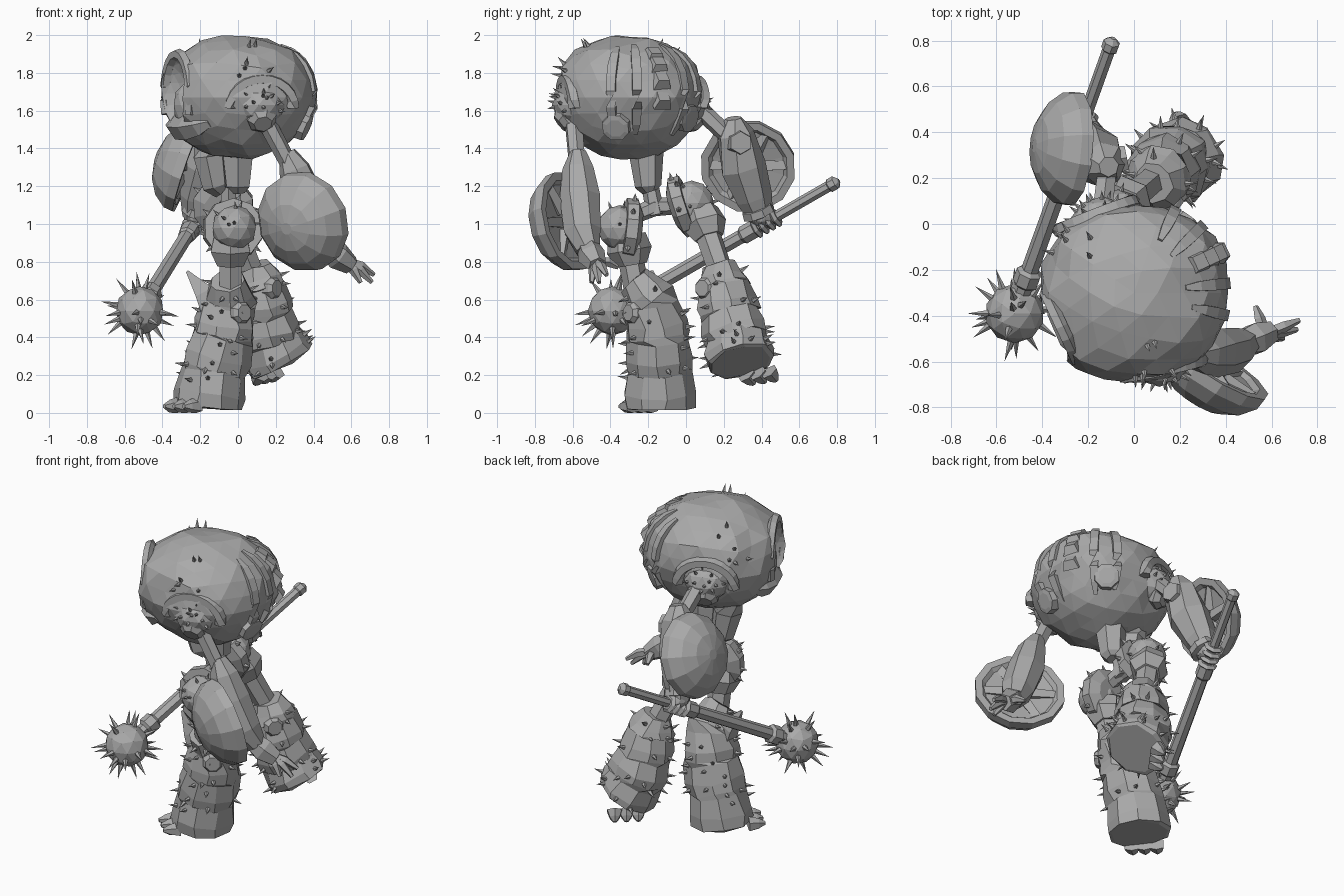
import bpy, bmesh, math, random
from mathutils import Vector, Matrix

random.seed(4)
default_cube = bpy.data.objects.get("Cube")
if default_cube:
    bpy.data.objects.remove(default_cube)

stone = bpy.data.materials.new("stone_grey")
stone.use_nodes = True
GREY = (0.4, 0.4, 0.4, 1)
stone.diffuse_color = GREY
stone.node_tree.nodes["Principled BSDF"].inputs["Base Color"].default_value = GREY


def finish(name, bm):
    bmesh.ops.recalc_face_normals(bm, faces=bm.faces)
    mesh = bpy.data.meshes.new(name)
    bm.to_mesh(mesh)
    bm.free()
    mesh.materials.append(stone)
    obj = bpy.data.objects.new(name, mesh)
    bpy.context.collection.objects.link(obj)
    return obj


def loft(name, rings, sides=8):
    """Skin rings of (centre, axis, radius) with capped ends."""
    bm = bmesh.new()
    loops = []
    for centre, axis, radius in rings:
        turn = Vector(axis).to_track_quat('Z', 'Y')
        loop = []
        for i in range(sides):
            angle = math.tau * (i + 0.5) / sides
            offset = turn @ Vector((math.cos(angle), math.sin(angle), 0))
            loop.append(bm.verts.new(Vector(centre) + offset * radius))
        loops.append(loop)
    for a, b in zip(loops, loops[1:]):
        for i in range(sides):
            j = (i + 1) % sides
            bm.faces.new((a[i], a[j], b[j], b[i]))
    bm.faces.new(loops[0])
    bm.faces.new(loops[-1])
    return finish(name, bm)


def tube(name, points, radii, sides=8):
    """Loft along a path, one radius per point."""
    pts = [Vector(p) for p in points]
    last = len(pts) - 1
    rings = [(p, pts[min(i + 1, last)] - pts[max(i - 1, 0)], r)
             for i, (p, r) in enumerate(zip(pts, radii))]
    return loft(name, rings, sides)


def lathe(name, centre, axis, profile, sides=8):
    """Turn (height, radius) pairs round an axis."""
    axis = Vector(axis).normalized()
    return loft(name, [(Vector(centre) + axis * h, axis, r) for h, r in profile], sides)


def ball(name, centre, size, detail=2, power=2.0, jitter=0.0, taper=0.0):
    """Faceted ellipsoid; power makes it boxier, taper narrows its lower half."""
    bm = bmesh.new()
    bmesh.ops.create_icosphere(bm, subdivisions=detail, radius=1)
    for v in bm.verts:
        v.co /= sum(abs(c) ** power for c in v.co) ** (1 / power)
        v.co.xy *= 1 + taper * min(v.co.z, 0)
        wobble = 1 + random.uniform(-jitter, jitter)
        v.co = Vector(centre) + Vector(a * b for a, b in zip(v.co, size)) * wobble
    return finish(name, bm)


def spikes(name, host, count, length, radius, rule=lambda p, n: True):
    """Scatter spikes over the faces of a part that pass the rule."""
    faces = [f for f in host.data.polygons if rule(f.center, f.normal)]
    bm = bmesh.new()
    for f in random.sample(faces, min(count, len(faces))):
        corners = [host.data.vertices[i].co for i in f.vertices]
        spot = f.center.lerp(random.choice(corners), random.uniform(0, 0.6))
        turn = f.normal.to_track_quat('Z', 'Y').to_matrix().to_4x4()
        place = Matrix.Translation(spot + f.normal * length * 0.4) @ turn
        bmesh.ops.create_cone(bm, cap_ends=True, segments=5, radius1=radius,
                              radius2=0, depth=length * 1.2, matrix=place)
    return finish(name, bm)


def arch(name, centre, axis, width, height, thick, start=0.0, end=math.pi, steps=12):
    """Raised band bent round an opening."""
    turn = Vector(axis).to_track_quat('Z', 'Y')
    points = []
    for i in range(steps + 1):
        a = start + (end - start) * i / steps
        points.append(Vector(centre) + turn @ Vector((math.cos(a) * width, math.sin(a) * height, 0)))
    return tube(name, points, [thick] * len(points), 5)


def keep_above(obj, floor):
    for v in obj.data.vertices:
        v.co.z = max(v.co.z, floor)


# Torso shell with the hood opening cut out
CORE = Vector((0, -0.3, 1.67))
SIZE = Vector((0.41, 0.39, 0.325))
FACE = Vector((-0.9, -0.42, 0)).normalized()
SIDE = Vector((0.42, -0.9, 0)).normalized()
shell = ball("torso_shell", CORE, SIZE, 3, 2.3, 0.03, 0.16)
cutter = ball("hood_cutter", CORE + FACE * 0.42 + Vector((0, 0, 0.02)), (0.15, 0.15, 0.22), 3)
cutter.hide_render = True
cut = shell.modifiers.new("hood_opening", 'BOOLEAN')
cut.object = cutter
cut.solver = 'EXACT'
bpy.context.view_layer.objects.active = shell
bpy.ops.object.modifier_apply(modifier=cut.name)
bpy.data.objects.remove(cutter)
arch("hood_rim", CORE + FACE * 0.35, FACE, 0.16, 0.23, 0.03, -0.4, math.pi + 0.4)
ball("head", CORE + FACE * 0.27 - Vector((0, 0, 0.04)), (0.1, 0.1, 0.13), 2)


def on_shell(direction, lift=0.0):
    d = Vector(direction).normalized()
    reach = sum(abs(a / b) ** 2.3 for a, b in zip(d, SIZE)) ** (-1 / 2.3)
    return CORE + d * (reach + lift), d


# Jutting lower lip of the hood
chin = [on_shell(FACE + SIDE * k - Vector((0, 0, 0.5)), -0.05)[0] for k in (-0.8, -0.5, -0.2, 0.2, 0.5, 0.8)]
tube("hood_lip", chin, (0.03, 0.06, 0.07, 0.07, 0.06, 0.03), 5)

# Back plating: long ribs, spine plates and round bolts
for k in (-0.8, -0.35, 0.35, 0.8):
    path = [on_shell(-FACE + SIDE * k + Vector((0, 0, h)), -0.012 if h > -0.3 else -0.03)[0]
            for h in (1.3, 0.9, 0.6, 0.35, 0.1, -0.15, -0.4, -0.65)]
    tube("back_rib", path, (0.015, 0.03, 0.035, 0.035, 0.035, 0.035, 0.03, 0.015), 4)
for h in (0.75, 0.5, 0.25, 0.0):
    spot, out = on_shell(-FACE + Vector((0, 0, h)))
    lathe("spine_plate", spot, out + Vector((0, 0, 0.7)), ((-0.04, 0.07), (0.015, 0.045)), 4)
for d in ((0.9, -0.18, -0.4), (0.6, 0.85, -0.3)):
    spot, out = on_shell(d, -0.02)
    lathe("back_bolt", spot, out, ((-0.04, 0.08), (0.02, 0.075), (0.025, 0.05)), 8)

# Shoulders: spiked domes under raised arches
SHOULDERS = {"left": ((0.11, -0.56, 1.63), (0.2, -0.95, -0.05)),
             "right": ((-0.14, -0.03, 1.63), (-0.35, 0.9, -0.05))}
for side, (spot, out) in SHOULDERS.items():
    spot, facing = Vector(spot), Vector(out)
    dome = ball(side + "_shoulder", spot, (0.15, 0.15, 0.12), 2)
    spikes(side + "_shoulder_spikes", dome, 12, 0.04, 0.013,
           lambda p, n: n.dot(facing) > 0.45 and n.z > -0.3)
    arch(side + "_shoulder_arch", spot + facing * 0.07, facing, 0.17, 0.14, 0.035, -0.1, 3.24)
    lathe(side + "_arm_cuff", spot + facing * 0.05 - Vector((0, 0, 0.05)), facing + Vector((0, 0, -0.7)),
          ((0, 0.08), (0.05, 0.08), (0.08, 0.05)), 7)
    spikes(side + "_shell_spikes", shell, 6, 0.055, 0.015,
           lambda p, n: 0.2 < (p - spot).length < 0.38 and 1.74 < p.z < 1.93)

# Arms
tube("left_upper_arm", ((0.12, -0.6, 1.6), (0.31, -0.57, 1.24)), (0.05, 0.045), 6)
tube("left_forearm", ((0.26, -0.57, 1.38), (0.3, -0.57, 1.29), (0.35, -0.56, 1.14), (0.43, -0.55, 0.96), (0.49, -0.52, 0.86)),
     (0.045, 0.085, 0.11, 0.1, 0.065), 7)
tube("right_upper_arm", ((-0.14, 0.04, 1.64), (-0.11, 0.29, 1.4)), (0.05, 0.045), 6)
tube("right_forearm", ((-0.11, 0.25, 1.56), (-0.13, 0.26, 1.48), (-0.17, 0.3, 1.3), (-0.21, 0.36, 1.14), (-0.23, 0.4, 1.03)),
     (0.045, 0.1, 0.125, 0.1, 0.065), 7)
lathe("right_elbow_guard", (-0.08, 0.28, 1.43), (1, 0.2, 0), ((-0.05, 0.08), (0.05, 0.06)), 6)
lathe("right_cuff", (-0.21, 0.38, 1.07), (-0.3, 0.35, -0.9), ((-0.02, 0.085), (0.02, 0.09), (0.03, 0.06)), 8)

# Domed shields with shallow backs and strapping
SHIELDS = {"left": ((0.34, -0.64, 1.01), (-0.52, -0.82, -0.22), 1.08),
           "right": ((-0.29, 0.33, 1.31), (-0.92, 0.08, 0.32), 1.02)}
DOME = ((0.15, 0.03), (0.13, 0.12), (0.085, 0.195), (0.02, 0.245), (-0.03, 0.25),
        (-0.03, 0.21), (-0.01, 0.19), (0.01, 0.01))
for side, (spot, out, scale) in SHIELDS.items():
    lathe(side + "_shield", spot, out, [(h * scale, r * scale) for h, r in DOME], 12)
    turn = Vector(out).to_track_quat('Z', 'Y')
    for i in range(6):
        a = math.tau * i / 6
        ray = turn @ Vector((math.cos(a), math.sin(a), 0))
        tube(side + "_shield_strap", (Vector(spot) + ray * 0.06, Vector(spot) + ray * 0.23), (0.04, 0.03), 4)

# Open left hand
tube("left_palm", ((0.47, -0.52, 0.88), (0.53, -0.5, 0.83), (0.6, -0.47, 0.78)), (0.06, 0.075, 0.05), 6)
for tip in ((0.72, -0.42, 0.73), (0.71, -0.46, 0.69), (0.65, -0.5, 0.69), (0.53, -0.36, 0.77)):
    root = Vector((0.57, -0.48, 0.8))
    tip = Vector(tip)
    bend = root.lerp(tip, 0.55) + Vector((0, 0, 0.015))
    tube("left_finger", (root, bend, tip), (0.026, 0.026, 0.012), 5)

# Mace and the fist gripping it
BUTT = Vector((-0.09, 0.81, 1.23))
HEAD = Vector((-0.52, -0.39, 0.54))
STEPS = ((0, 0.012), (0.015, 0.038), (0.04, 0.038), (0.045, 0.03), (0.36, 0.03), (0.37, 0.05),
         (0.42, 0.05), (0.43, 0.038), (0.84, 0.04), (0.85, 0.058), (0.89, 0.058), (0.9, 0.04), (1, 0.04))
shaft = HEAD - BUTT
lathe("mace_handle", BUTT, shaft, [(t * shaft.length, r) for t, r in STEPS], 7)
mace = ball("mace_head", HEAD, (0.13,) * 3, 2)
spikes("mace_spikes", mace, 28, 0.09, 0.019)
for i in range(4):
    lathe("right_finger", BUTT + shaft * (0.28 + i * 0.028), shaft,
          ((-0.015, 0.042), (0, 0.062), (0.015, 0.042)), 7)
ball("right_fist", (-0.225, 0.4, 1.04), (0.065, 0.075, 0.055), 2)

# Waist, wide from front to back of the torso, and pelvis
for x in (-0.15, 0.0):
    tube("waist", ((x, -0.21, 1.46), (x, -0.21, 1.36), (x * 0.8, -0.2, 1.2), (x * 0.6, -0.19, 1.17)),
         (0.09, 0.09, 0.07, 0.04), 6)
tube("spine_post", ((-0.05, -0.19, 1.2), (-0.05, -0.16, 1.05)), (0.045, 0.05), 6)
tube("pelvis_bar", ((-0.02, -0.33, 1.02), (-0.05, -0.17, 1.09), (-0.07, 0.03, 1.1)), (0.04, 0.05, 0.04), 6)

# Legs: hip ball in a toothed collar, thigh bar, layered greave, toes
LEGS = {
    "left": dict(hip=(-0.02, -0.35, 0.98), collar=(-0.1, 0.9, -0.1),
                 thigh=((-0.04, -0.31, 0.92), (-0.04, -0.25, 0.58)),
                 shin=((-0.06, -0.27, 0.7), (-0.05, -0.17, 0.58), (-0.08, -0.15, 0.4), (-0.13, -0.14, 0.22), (-0.16, -0.14, 0.02)),
                 bolt=((0.03, -0.3, 0.53), (0.6, -0.8, 0)),
                 toes=((-0.27, -0.23, 0.035), (-0.7, -0.7, 0), (0.6, -0.6, 0))),
    "right": dict(hip=(-0.07, 0.03, 1.11), collar=(-0.1, -0.9, -0.3),
                  thigh=((-0.05, 0.08, 1.05), (0.09, 0.2, 0.7)),
                  shin=((0.08, 0.18, 0.78), (0.11, 0.2, 0.67), (0.13, 0.23, 0.52), (0.17, 0.27, 0.38), (0.23, 0.29, 0.27)),
                  bolt=((0.2, 0.09, 0.66), (0.8, -0.6, 0)),
                  toes=((0.16, 0.38, 0.21), (-0.3, 0.4, -0.5), (0.5, 0.7, 0.1))),
}
for side, leg in LEGS.items():
    hip = Vector(leg["hip"])
    joint = ball(side + "_hip_ball", hip, (0.12,) * 3, 2)
    facing = Vector(leg["collar"])
    spikes(side + "_hip_spikes", joint, 9, 0.04, 0.012, lambda p, n: n.dot(facing) < 0.1)
    collar = lathe(side + "_hip_collar", hip, facing,
                   ((0.02, 0.1), (0.02, 0.16), (0.08, 0.165), (0.11, 0.1)), 10)
    spikes(side + "_collar_teeth", collar, 8, 0.04, 0.018,
           lambda p, n: abs(n.dot(facing)) < 0.3 and (p - hip).length > 0.1)
    tube(side + "_thigh", leg["thigh"], (0.07, 0.065), 6)
    lathe(side + "_thigh_guard", leg["thigh"][0], Vector(leg["thigh"][1]) - Vector(leg["thigh"][0]),
          ((-0.02, 0.1), (0.06, 0.12), (0.14, 0.08)), 6)
    # Each greave layer flares over the next one down
    joints = [Vector(p) for p in leg["shin"]]
    path, radii = [], []
    for a, b, top, low in zip(joints, joints[1:], (0.09, 0.14, 0.16, 0.17), (0.145, 0.165, 0.175, 0.185)):
        path += [a, a.lerp(b, 0.6), a.lerp(b, 0.93)]
        radii += [top, (top + low) / 2 + 0.01, low]
    path.append(joints[-1])
    radii.append(0.165)
    greave = tube(side + "_greave", path, radii, 9)
    for v in greave.data.vertices:
        v.co += Vector(random.uniform(-0.01, 0.01) for _ in range(3))
    keep_above(greave, 0.015)
    greave.data.update()
    spikes(side + "_greave_spikes", greave, 38, 0.055, 0.016,
           lambda p, n: abs(n.z) < 0.6 and p.z > 0.1)
    lathe(side + "_knee_bolt", *leg["bolt"], ((-0.12, 0.06), (-0.01, 0.06), (0.01, 0.045)), 8)
    spot, ahead, across = (Vector(v) for v in leg["toes"])
    for i in (-1, 0, 1):
        start = spot + across * i * 0.085
        toe = tube(side + "_toe", (start, start + ahead * 0.06, start + ahead * 0.1), (0.05, 0.034, 0.012), 6)
        keep_above(toe, 0)

# Pointed guard rising off the front knee
tube("left_knee_guard", ((-0.12, -0.18, 0.48), (-0.18, -0.18, 0.64), (-0.27, -0.18, 0.75)), (0.08, 0.07, 0.01), 4)
